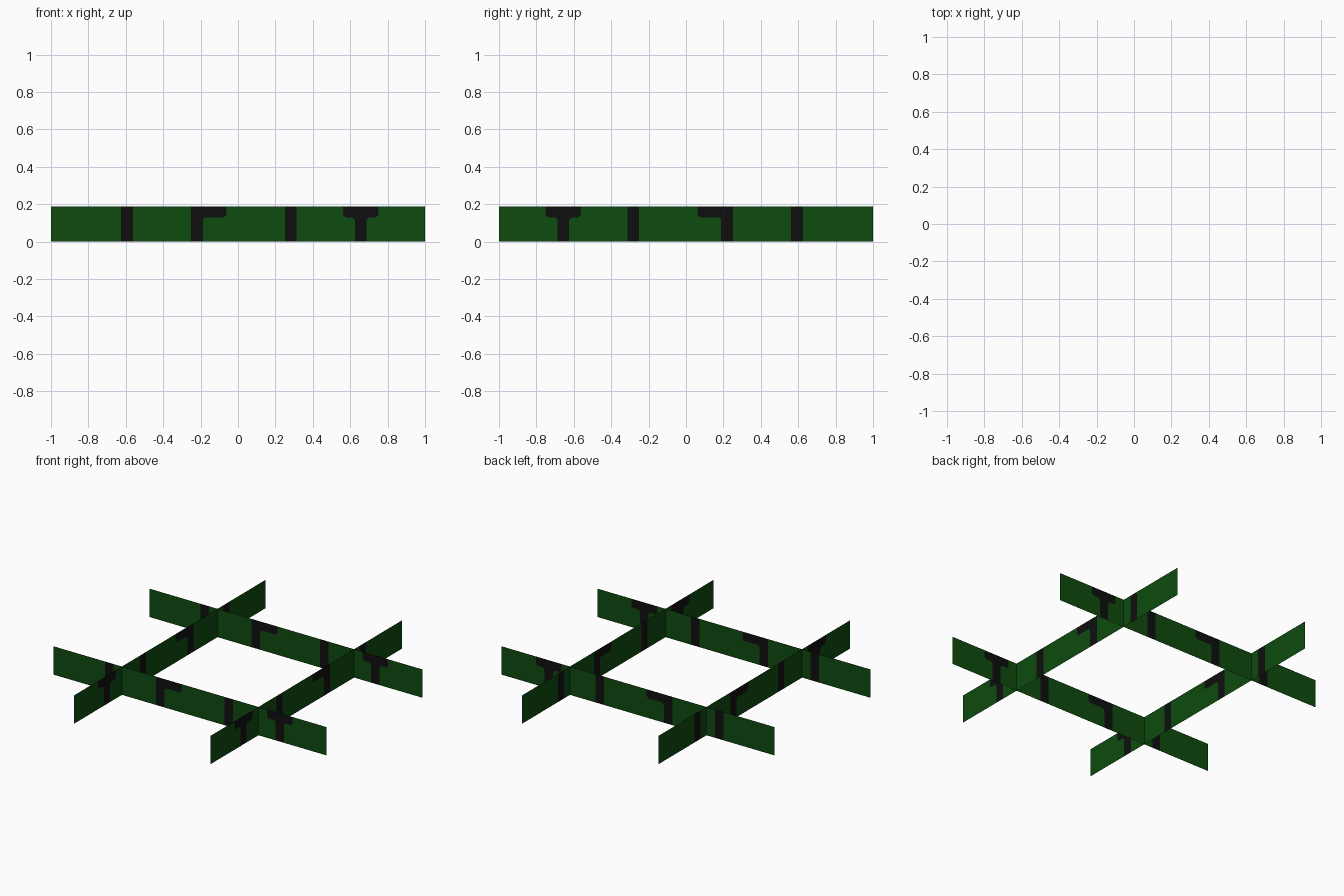
import bpy

if "Cube" in bpy.data.objects:
    bpy.data.objects.remove(bpy.data.objects["Cube"])

H = 0.1875   # height of the planes
BAR = 0.13   # underside of the dark top bars
C = 0.012    # small clipped corner


def material(name, colour):
    m = bpy.data.materials.new(name)
    m.diffuse_color = (*colour, 1)
    m.use_nodes = True
    m.node_tree.nodes["Principled BSDF"].inputs["Base Color"].default_value = m.diffuse_color
    return m


green = material("dark green", (0.0044, 0.070, 0.0048))
black = material("near black", (0.0048, 0.0048, 0.0050))


def straight(u):
    return [(u, 0), (u, H)]


def bracket(u, tip):
    """Edge of a stem at u that steps out to a top bar ending at tip."""
    s = 1 if tip > u else -1
    return [(u, 0), (u, BAR - C), (u + s * C, BAR), (tip - s * C, BAR),
            (tip, BAR + C), (tip, H)]


# Colour boundaries along a plane; strips between them alternate green / black
borders = [straight(-1), straight(-0.625), straight(-0.5625),
           straight(-0.25), bracket(-0.1875, -0.0625),
           straight(0.25), straight(0.3125),
           bracket(0.625, 0.5625), bracket(0.6875, 0.75), straight(1)]


def plane(name, place, flip):
    verts, faces = [], []
    for a, b in zip(borders, borders[1:]):
        outline = [b[0]] + b[1:] + a[::-1]
        if flip:
            outline.reverse()
        start = len(verts)
        verts += [place(u, z) for u, z in outline]
        faces.append(list(range(start, len(verts))))
    mesh = bpy.data.meshes.new(name)
    mesh.from_pydata(verts, [], faces)
    mesh.materials.append(green)
    mesh.materials.append(black)
    for i, p in enumerate(mesh.polygons):
        p.material_index = i % 2
    bpy.context.collection.objects.link(bpy.data.objects.new(name, mesh))


# Four crossing leaf planes, each a thin sheet facing outwards
plane("front_leaf_plane", lambda u, z: (u, -0.5, z), False)
plane("back_leaf_plane", lambda u, z: (u, 0.5, z), True)
plane("right_leaf_plane", lambda u, z: (0.5, -u, z), True)
plane("left_leaf_plane", lambda u, z: (-0.5, -u, z), False)
